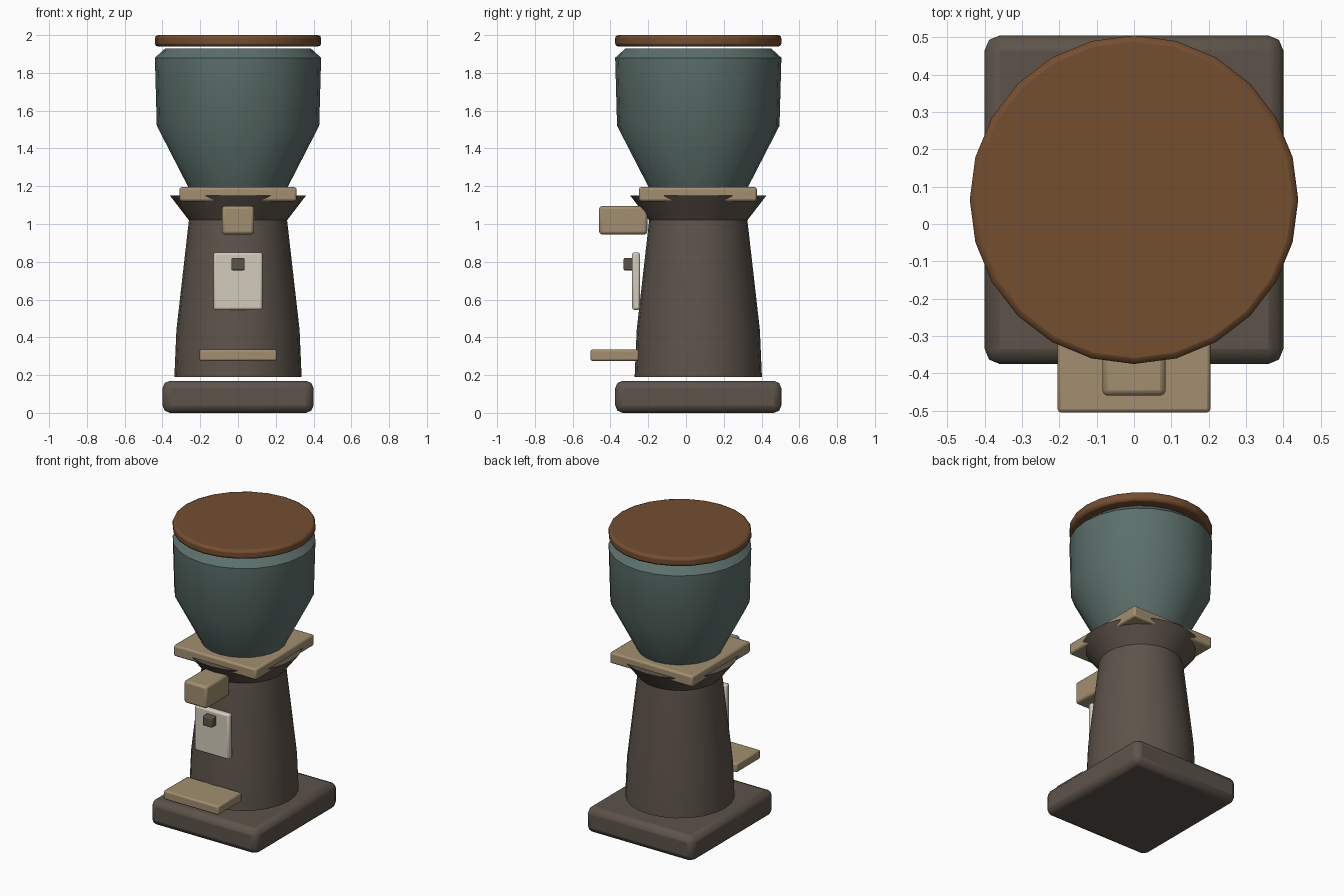
import bpy, bmesh, math

if "Cube" in bpy.data.objects:
    bpy.data.objects.remove(bpy.data.objects["Cube"])

AXIS_Y = 0.065  # the turned parts share this centre line


def srgb(*rgb):
    return [((c / 255 + 0.055) / 1.055) ** 2.4 for c in rgb] + [1.0]


def material(name, *rgb):
    m = bpy.data.materials.new(name)
    m.diffuse_color = srgb(*rgb)
    m.use_nodes = True
    m.node_tree.nodes["Principled BSDF"].inputs["Base Color"].default_value = m.diffuse_color
    return m


DARK = material("dark_brown", 93, 83, 74)
WOOD = material("walnut", 116, 78, 48)
TAN = material("tan", 162, 143, 112)
GLASS = material("grey_green", 92, 112, 107)
CREAM = material("cream", 210, 204, 187)


def finish(name, bm, mat, bevel=0):
    bmesh.ops.recalc_face_normals(bm, faces=bm.faces)
    me = bpy.data.meshes.new(name)
    bm.to_mesh(me)
    bm.free()
    me.materials.append(mat)
    ob = bpy.data.objects.new(name, me)
    bpy.context.collection.objects.link(ob)
    if bevel:
        mod = ob.modifiers.new("bevel", "BEVEL")
        mod.width, mod.segments = bevel, 2
        mod.limit_method = "ANGLE"
        mod.angle_limit = math.radians(40)
    bpy.ops.object.select_all(action="DESELECT")
    bpy.context.view_layer.objects.active = ob
    ob.select_set(True)
    bpy.ops.object.shade_smooth_by_angle(angle=math.radians(30))
    return ob


def box(name, mat, x, y0, y1, z0, z1, bevel=0.015):
    """Bevelled box, symmetric in x."""
    bm = bmesh.new()
    bmesh.ops.create_cube(bm, size=1)
    for v in bm.verts:
        v.co = (x * 2 * v.co.x,
                y1 if v.co.y > 0 else y0,
                z1 if v.co.z > 0 else z0)
    return finish(name, bm, mat, bevel)


def turned(name, mat, profile, bevel=0, n=24):
    """Capped solid of revolution from (radius, height) points."""
    bm = bmesh.new()
    rings = [[bm.verts.new((r * math.cos(math.tau * i / n),
                            AXIS_Y + r * math.sin(math.tau * i / n), z))
              for i in range(n)] for r, z in profile]
    for a, b in zip(rings, rings[1:]):
        for i in range(n):
            j = (i + 1) % n
            bm.faces.new((a[i], a[j], b[j], b[i]))
    bm.faces.new(rings[0])
    bm.faces.new(rings[-1])
    return finish(name, bm, mat, bevel)


# Foot and tapered body with flared collar
box("base", DARK, 0.40, -0.375, 0.505, 0.0, 0.17, 0.04)
turned("body", DARK, [(0.337, 0.19), (0.326, 0.44), (0.26, 1.02), (0.36, 1.15)])

# Square collar plate, bean hopper and lid
box("collar_plate", TAN, 0.31, -0.25, 0.375, 1.12, 1.195, 0.012)
turned("hopper", GLASS, [(0.25, 1.17), (0.43, 1.52), (0.44, 1.88), (0.385, 1.93)])
turned("lid", WOOD, [(0.44, 1.94), (0.44, 2.0)], 0.016)

# Front fittings
box("chute", TAN, 0.085, -0.46, -0.205, 0.945, 1.095)
box("control_panel", CREAM, 0.13, -0.285, -0.243, 0.545, 0.85, 0.012)
box("switch", DARK, 0.035, -0.33, -0.27, 0.755, 0.82, 0.006)
box("tray", TAN, 0.205, -0.505, -0.25, 0.275, 0.335, 0.01)
